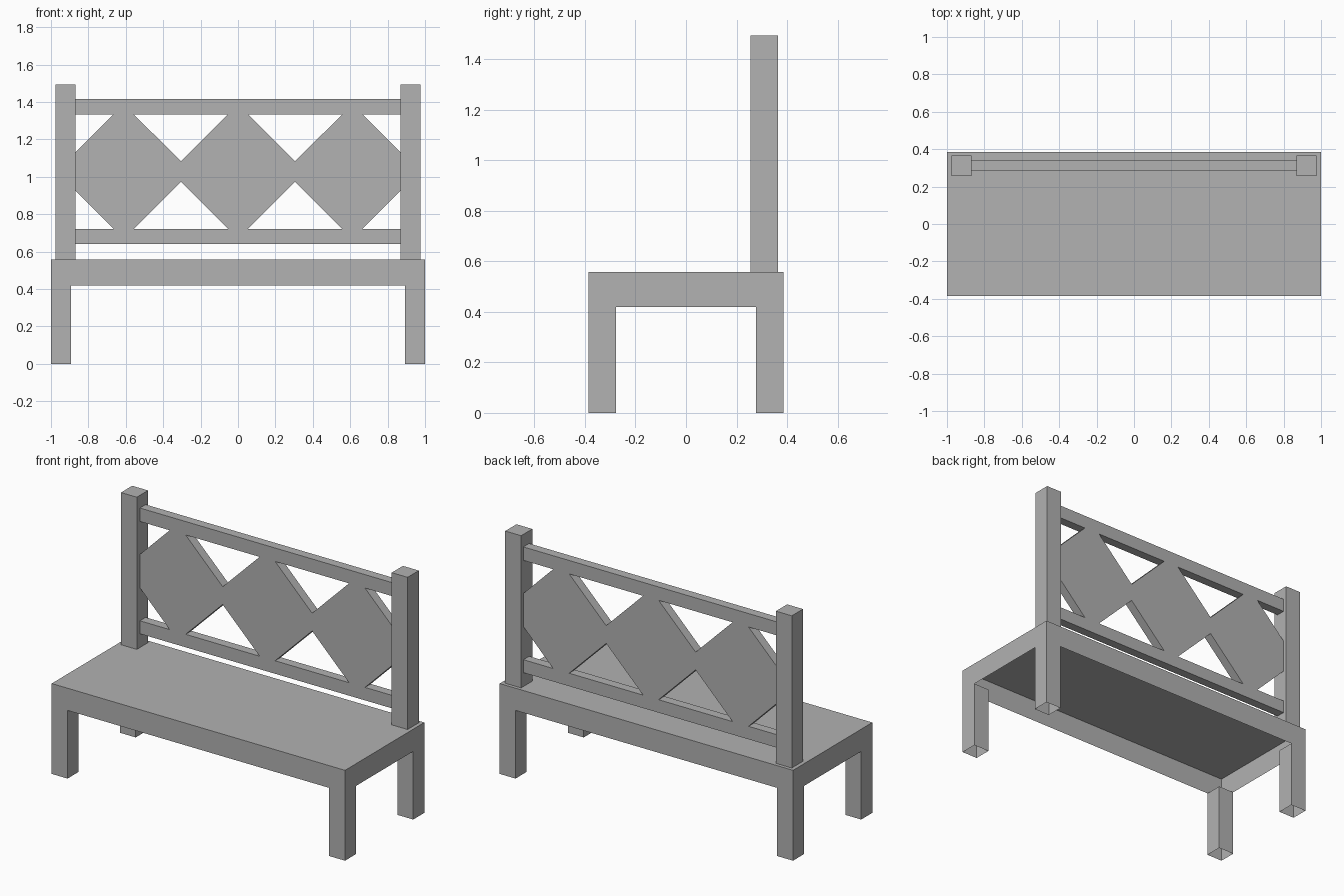
import bpy, bmesh
from mathutils import Vector

if "Cube" in bpy.data.objects:
    bpy.data.objects.remove(bpy.data.objects["Cube"])

grey = bpy.data.materials.new("grey")
grey.diffuse_color = (0.445, 0.445, 0.445, 1)
grey.use_nodes = True
grey.node_tree.nodes["Principled BSDF"].inputs["Base Color"].default_value = grey.diffuse_color


def finish(name, bm):
    bmesh.ops.remove_doubles(bm, verts=bm.verts, dist=0.0005)
    bmesh.ops.recalc_face_normals(bm, faces=bm.faces)
    mesh = bpy.data.meshes.new(name)
    bm.to_mesh(mesh)
    bm.free()
    mesh.materials.append(grey)
    obj = bpy.data.objects.new(name, mesh)
    bpy.context.collection.objects.link(obj)
    return obj


def face(bm, pts):
    return bm.faces.new([bm.verts.new(p) for p in pts])


# Seat and legs: a hollow shell, open underneath, with tubular legs
W, D, TOP, APRON, LEG = 1.0, 0.386, 0.557, 0.42, 0.108


def arch(half):
    """Outline of an apron with a leg at each end."""
    inner = half - LEG
    return [(-half, 0), (-inner, 0), (-inner, APRON), (inner, APRON),
            (inner, 0), (half, 0), (half, TOP), (-half, TOP)]


bm = bmesh.new()
face(bm, [(-W, -D, TOP), (W, -D, TOP), (W, D, TOP), (-W, D, TOP)])
for s in (-1, 1):
    face(bm, [(x, s * D, z) for x, z in arch(W)])
    face(bm, [(s * W, y, z) for y, z in arch(D)])
    for t in (-1, 1):
        # inner walls of one leg
        xi, yi = s * (W - LEG), t * (D - LEG)
        face(bm, [(xi, t * D, 0), (xi, yi, 0), (xi, yi, APRON), (xi, t * D, APRON)])
        face(bm, [(s * W, yi, 0), (xi, yi, 0), (xi, yi, APRON), (s * W, yi, APRON)])
finish("seat_and_legs", bm)

# Back posts
POST_IN, POST_OUT, POST_TOP = 0.869, 0.977, 1.495
for side, s in (("left", -1), ("right", 1)):
    bm = bmesh.new()
    bmesh.ops.create_cube(bm, size=1)
    for v in bm.verts:
        v.co = Vector((s * (POST_OUT if v.co.x > 0 else POST_IN),
                       0.365 if v.co.y > 0 else 0.256,
                       POST_TOP if v.co.z > 0 else TOP))
    finish("back_post_" + side, bm)

# Backrest: two rails joined by a row of diamonds, pierced by triangles
Y0, Y1 = 0.286, 0.342
LOW, LOW_IN, HIGH_IN, HIGH = 0.642, 0.722, 1.334, 1.417
NOTCH, HALF, RISE, HOLE_X = 0.203, 0.252, 0.251, 0.305
E = POST_IN
right_edge = [(E, LOW), (E, LOW_IN), (E - NOTCH, LOW_IN), (E, LOW_IN + NOTCH),
              (E, HIGH_IN - NOTCH), (E - NOTCH, HIGH_IN), (E, HIGH_IN), (E, HIGH)]
loops = [right_edge + [(-x, z) for x, z in reversed(right_edge)]]
for cx in (-HOLE_X, HOLE_X):
    for base, step in ((LOW_IN, RISE), (HIGH_IN, -RISE)):
        loops.append([(cx - HALF, base), (cx + HALF, base), (cx, base + step)])

bm = bmesh.new()
for loop in loops:
    vs = [bm.verts.new((x, Y0, z)) for x, z in loop]
    for i, v in enumerate(vs):
        bm.edges.new((vs[i - 1], v))
bmesh.ops.triangle_fill(bm, use_beauty=True, use_dissolve=False,
                        edges=bm.edges[:], normal=(0, -1, 0))
out = bmesh.ops.extrude_face_region(bm, geom=bm.faces[:], use_keep_orig=True)
bmesh.ops.translate(bm, vec=(0, Y1 - Y0, 0),
                    verts=[g for g in out["geom"] if isinstance(g, bmesh.types.BMVert)])
finish("backrest", bm)
